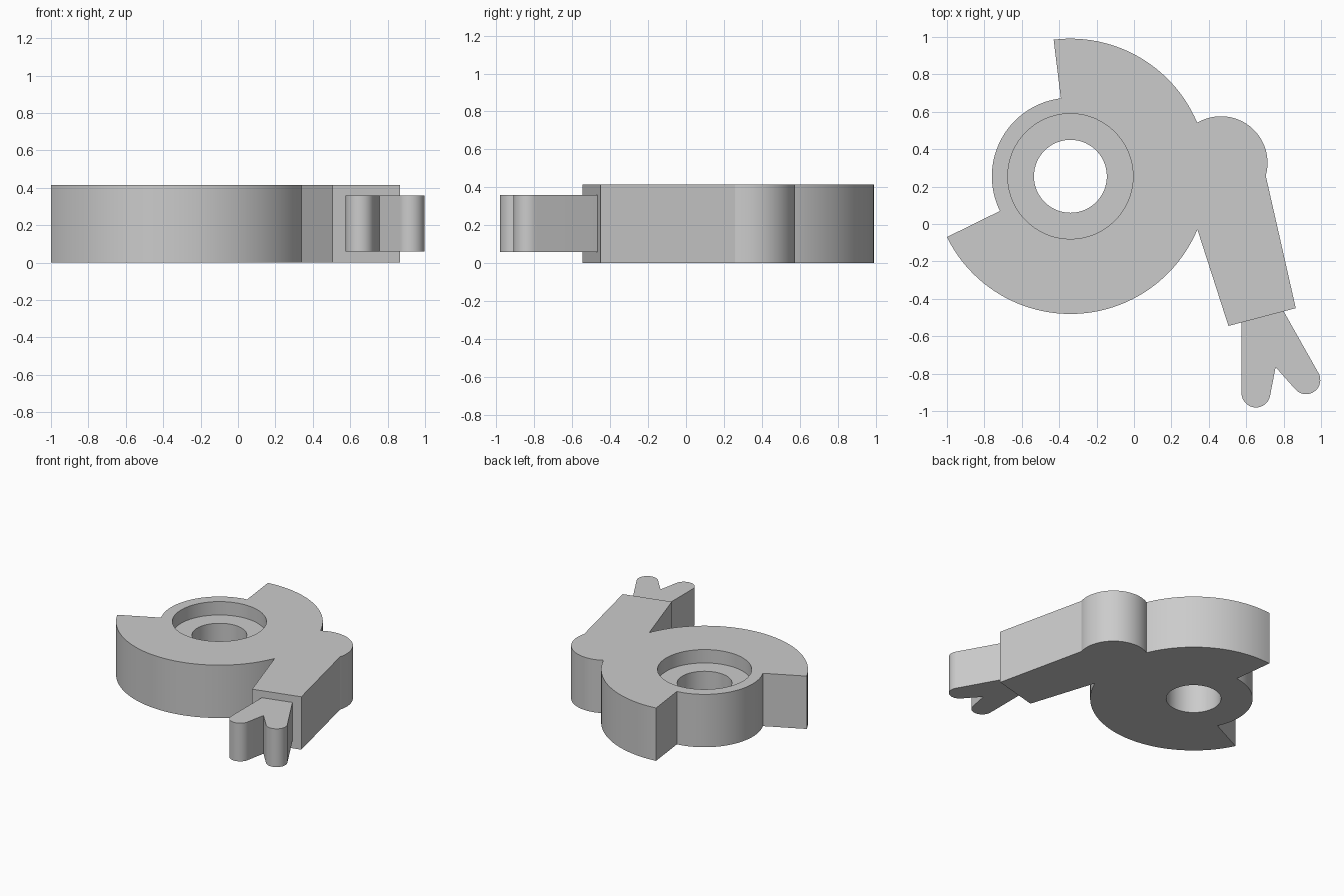
import bpy, bmesh, math

cube = bpy.data.objects.get("Cube")
if cube:
    bpy.data.objects.remove(cube, do_unlink=True)

HUB = (-0.34, 0.255)     # axis of the bored disc
HEIGHT = 0.415

grey = bpy.data.materials.new("plain grey")
grey.use_nodes = True
colour = (0.6, 0.6, 0.6, 1)
grey.diffuse_color = colour
grey.node_tree.nodes["Principled BSDF"].inputs["Base Color"].default_value = colour


def arc(centre, radius, start, end, steps):
    """Points on an arc, angles in degrees."""
    angles = [math.radians(start + (end - start) * i / steps) for i in range(steps + 1)]
    return [(centre[0] + radius * math.cos(a), centre[1] + radius * math.sin(a)) for a in angles]


def prism(name, outline, bottom, top):
    """Extrude a flat outline upward into a solid."""
    bm = bmesh.new()
    base = bm.faces.new([bm.verts.new((x, y, bottom)) for x, y in outline])
    extruded = bmesh.ops.extrude_face_region(bm, geom=[base], use_keep_orig=True)["geom"]
    verts = [v for v in extruded if isinstance(v, bmesh.types.BMVert)]
    bmesh.ops.translate(bm, verts=verts, vec=(0, 0, top - bottom))
    bmesh.ops.recalc_face_normals(bm, faces=bm.faces)
    mesh = bpy.data.meshes.new(name)
    bm.to_mesh(mesh)
    bm.free()
    mesh.materials.append(grey)
    obj = bpy.data.objects.new(name, mesh)
    bpy.context.collection.objects.link(obj)
    return obj


def activate(obj):
    bpy.ops.object.select_all(action="DESELECT")
    obj.select_set(True)
    bpy.context.view_layer.objects.active = obj


def bore(obj, radius, bottom, top):
    """Cut a round hole on the hub axis."""
    cutter = prism("bore_cutter", arc(HUB, radius, 0, 354, 59), bottom, top)
    cutter.hide_render = True
    mod = obj.modifiers.new("bore", "BOOLEAN")
    mod.operation, mod.solver, mod.object = "DIFFERENCE", "EXACT", cutter
    activate(obj)
    bpy.ops.object.modifier_apply(modifier=mod.name)
    bpy.data.objects.remove(cutter, do_unlink=True)


# Disc with a narrower notch, rounded shoulder and straight arm in one outline
outline = arc(HUB, 0.736, 206.2, 337.3, 48)
outline += [(0.505, -0.545), (0.865, -0.45)]
outline += arc((0.465, 0.327), 0.249, -16, 120, 32)
outline += arc(HUB, 0.736, 23, 97, 28)
outline += arc(HUB, 0.42, 97, 206.2, 36)
body = prism("disc_and_arm", outline, 0, HEIGHT)

# Through hole and shallow counterbore
bore(body, 0.195, -0.1, HEIGHT + 0.1)
bore(body, 0.335, HEIGHT - 0.105, HEIGHT + 0.1)

# Hand with two rounded fingers, set into the end of the arm
hand_outline = [(0.575, -0.48)]
hand_outline += arc((0.652, -0.904), 0.077, 180, 350, 20)
hand_outline += [(0.757, -0.765)]
hand_outline += arc((0.92, -0.834), 0.076, 220, 390, 20)
hand_outline += [(0.785, -0.44)]
hand = prism("two_finger_hand", hand_outline, 0.06, 0.36)

for obj in (body, hand):
    activate(obj)
    bpy.ops.object.shade_smooth_by_angle(angle=math.radians(25))
